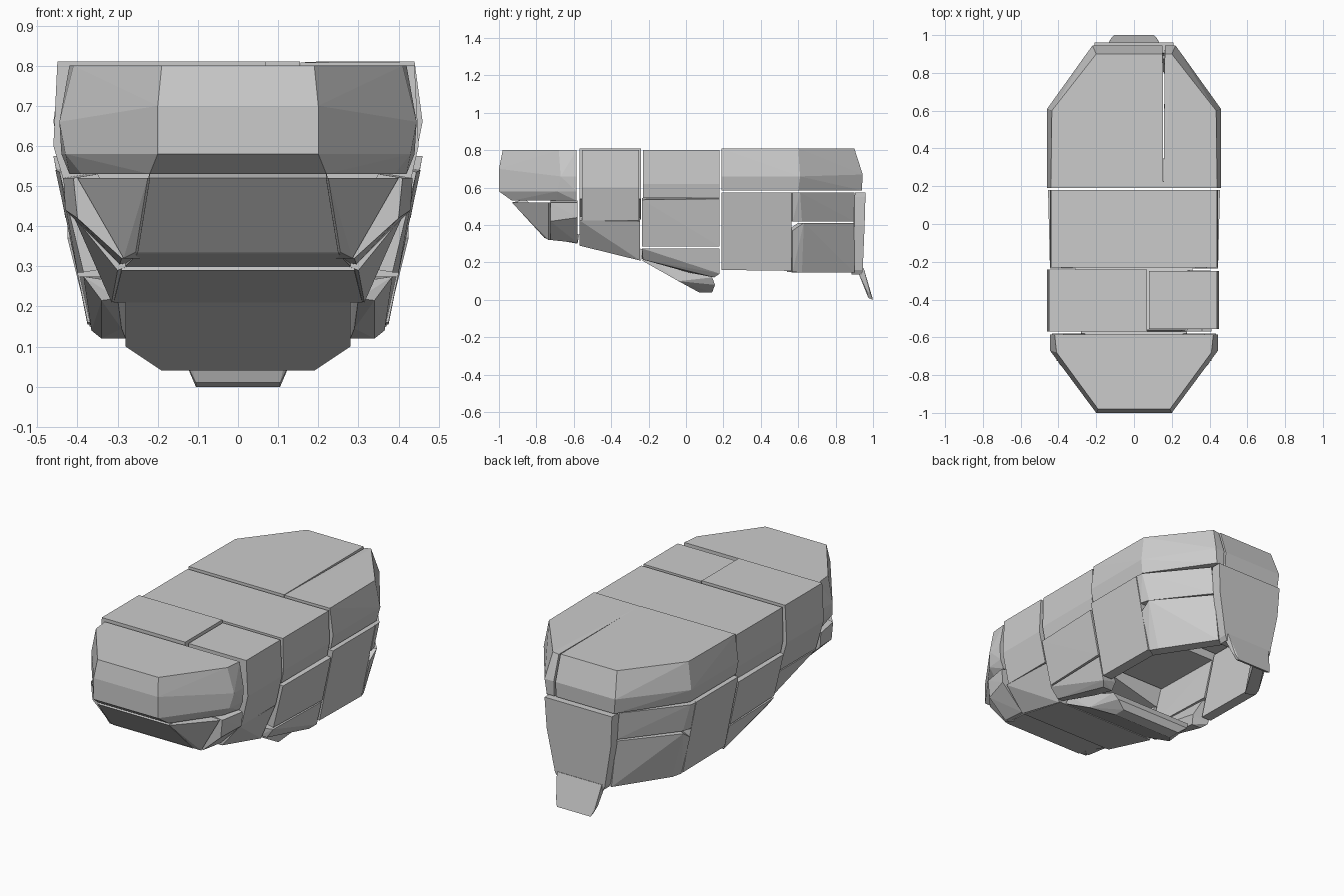
import bpy, bmesh
from mathutils import Vector


def hull(name, pts, sym=False):
    """Flat-faced convex chunk; sym adds the mirrored points to the same chunk."""
    pts = [tuple(p) for p in pts]
    if sym:
        pts += [(-x, y, z) for x, y, z in pts]
    bm = bmesh.new()
    verts = [bm.verts.new(p) for p in pts]
    bmesh.ops.convex_hull(bm, input=verts)
    bmesh.ops.delete(bm, geom=[v for v in bm.verts if not v.link_faces], context='VERTS')
    bmesh.ops.dissolve_limit(bm, angle_limit=0.02, verts=bm.verts, edges=bm.edges)
    bmesh.ops.recalc_face_normals(bm, faces=bm.faces)
    me = bpy.data.meshes.new(name)
    bm.to_mesh(me)
    bm.free()
    ob = bpy.data.objects.new(name, me)
    bpy.context.collection.objects.link(ob)
    return ob


def plate(name, outer, inward, sym=False):
    """Thick panel: outer outline plus the same outline pushed inward."""
    d = Vector(inward)
    return hull(name, outer + [tuple(Vector(p) + d) for p in outer], sym)


def side_panels(name, outer, inward):
    """Right panel and its mirrored left twin."""
    plate(name + "_right", outer, inward)
    plate(name + "_left", [(-x, y, z) for x, y, z in outer],
          (-inward[0], inward[1], inward[2]))


# Upper front block with chamfered nose
hull("upper_front_block", [
    (.42, -.585, .80), (.41, -.68, .80), (.19, -.98, .80),
    (.445, -.585, .66), (.445, -.67, .66), (.20, -1.0, .70),
    (.44, -.585, .58), (.43, -.69, .58), (.20, -1.0, .58),
    (.42, -.585, .53), (.39, -.69, .53), (.22, -.93, .53)], True)

# Split band behind the front block
hull("upper_band_left", [(x, y, z) for y in (-.57, -.24) for x, z in
     ((-.45, .81), (-.46, .60), (-.41, .43), (-.35, .43), (.07, .54), (.07, .81))])
hull("upper_band_right", [(x, y, z) for y in (-.555, -.25) for x, z in
     ((.44, .80), (.45, .60), (.41, .425), (.35, .43), (.08, .54), (.08, .80))])

# Middle block
hull("upper_middle_block", [(x, y, z) for y in (-.23, .18) for x, z in
     ((.44, .80), (.445, .62), (.43, .545))], True)

# Rear block, cracked lengthwise
rear = [(.44, .19, .81), (.435, .60, .81), (.20, .90, .81),
        (.46, .19, .66), (.46, .61, .66), (.22, .945, .67),
        (.445, .19, .585), (.445, .60, .585), (.21, .94, .585)]
hull("upper_rear_left", [(-x, y, z) for x, y, z in rear] +
     [(.155, .19, z) for z in (.585, .81)] +
     [(.152, .90, .81), (.152, .945, .67), (.152, .94, .585)])
hull("upper_rear_right", rear + [(.156, .19, z) for z in (.585, .808)] +
     [(.163, .90, .805), (.163, .945, .67), (.163, .94, .585)])

# Lower nose: ramp, cheeks and floor
plate("nose_ramp", [(.22, -.93, .52), (.22, -.91, .50), (.25, -.76, .335)], (0, .07, .02), True)
side_panels("nose_cheek", [(.225, -.93, .52), (.40, -.735, .52), (.285, -.735, .32),
                           (.255, -.76, .335)], (-.05, .05, 0))
side_panels("nose_side", [(.41, -.725, .52), (.435, -.58, .52), (.43, -.58, .44),
                          (.40, -.725, .42), (.29, -.725, .32), (.295, -.58, .305)],
            (-.06, 0, .01))
plate("nose_floor", [(.25, -.76, .332), (.28, -.58, .30)], (0, .01, .05), True)

# Sloping belly under the band
plate("belly_ramp", [(.29, -.57, .29), (.31, -.24, .21)], (0, .01, .06), True)
side_panels("belly_side", [(.41, -.57, .425), (.405, -.245, .42), (.30, -.57, .29),
                           (.315, -.245, .21)], (-.05, 0, .02))

# Wedge keel below the middle
hull("keel_wedge", [(.28, -.235, .21), (.28, -.04, .10), (.19, .07, .04), (.19, .14, .04),
                    (.24, .155, .08), (.26, .14, .12), (.28, -.20, .24)], True)

# Middle side walls
side_panels("middle_side", [(.445, -.235, .535), (.455, .18, .54), (.40, .18, .285),
                            (.385, -.235, .285)], (-.06, 0, .01))
hull_pts = [(.385, -.235, .275), (.395, .18, .275), (.365, .18, .14), (.34, -.23, .215),
            (.30, -.235, .22), (.29, .02, .145), (.28, .15, .12), (.34, .15, .12),
            (.27, .17, .17), (.29, -.235, .26), (.33, .18, .275)]
hull("lower_jowl_right", hull_pts)
hull("lower_jowl_left", [(-x, y, z) for x, y, z in hull_pts])

# Rear side walls, open underneath
side_panels("rear_side", [(.46, .19, .575), (.46, .565, .575), (.375, .565, .155),
                          (.375, .19, .16)], (-.06, 0, 0))
side_panels("rear_corner_upper", [(.46, .57, .575), (.455, .61, .575), (.215, .90, .575),
                                  (.195, .90, .42), (.415, .62, .42), (.43, .57, .42)],
            (-.05, -.03, 0))
side_panels("rear_corner_lower", [(.425, .57, .37), (.425, .63, .412), (.195, .90, .412),
                                  (.165, .90, .145), (.35, .62, .145), (.37, .57, .15)],
            (-.05, -.03, 0))

# Rear plate and hanging tab
plate("rear_plate", [(.21, .96, .575), (.21, .955, .55), (.20, .955, .40), (.155, .945, .16),
                     (.14, .94, .135)], (0, -.055, 0), True)
hull("rear_tab", [(.14, .915, .16), (.14, .95, .17), (.125, .965, .05), (.12, .985, .035),
                  (.105, .975, .01), (.105, 1.0, .0)], True)
